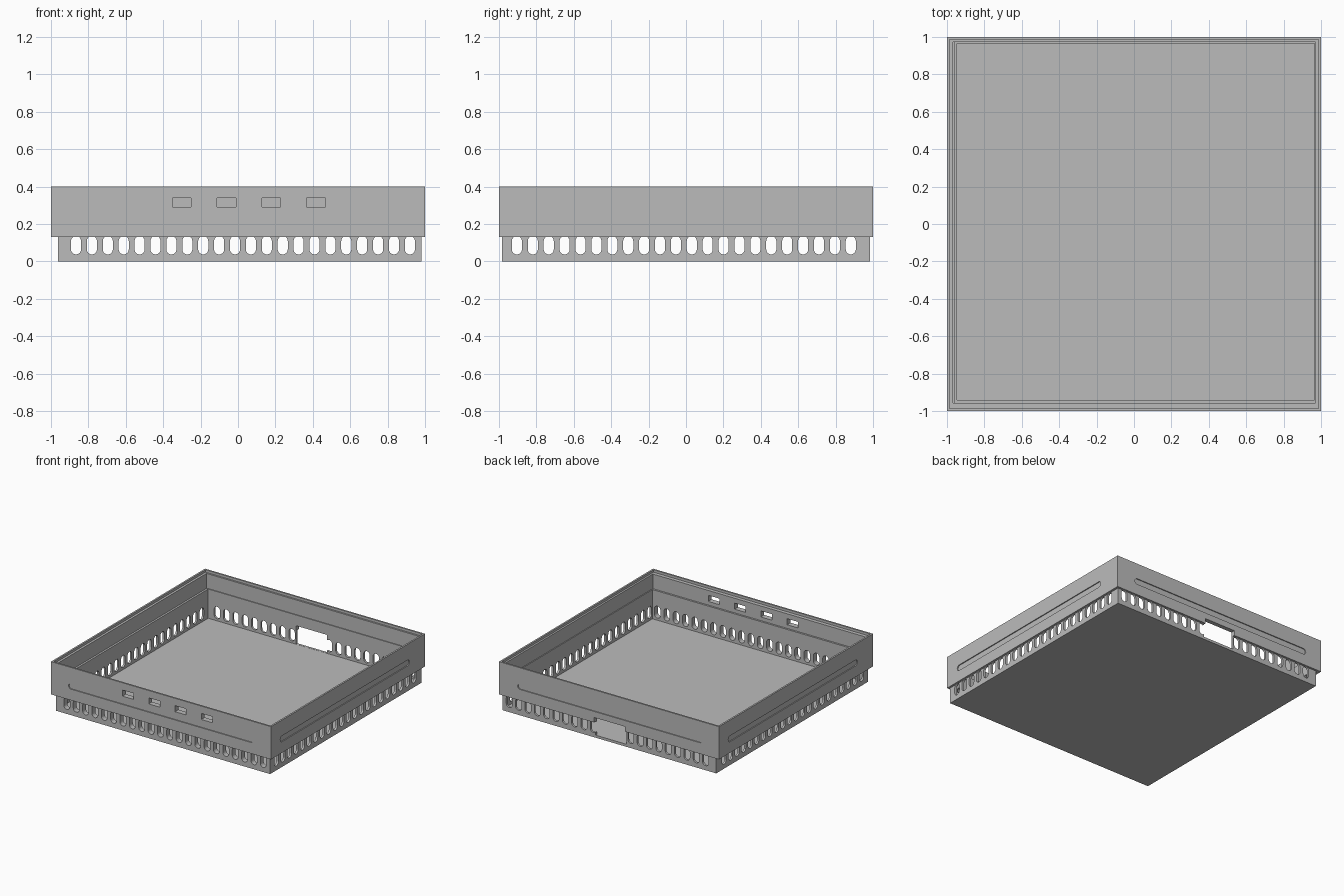
import bpy, bmesh, math
from mathutils import Vector

if "Cube" in bpy.data.objects:
    bpy.data.objects.remove(bpy.data.objects["Cube"])

grey = bpy.data.materials.new("plain grey")
grey.use_nodes = True
colour = (0.5, 0.5, 0.5, 1)
grey.diffuse_color = colour
grey.node_tree.nodes["Principled BSDF"].inputs["Base Color"].default_value = colour


def add_box(bm, x, y, z):
    """Box from (low, high) ranges."""
    verts = bmesh.ops.create_cube(bm, size=1)["verts"]
    for v in verts:
        v.co = Vector([(r[0] + r[1]) / 2 + c * (r[1] - r[0])
                       for r, c in zip((x, y, z), v.co)])


def add_pill(bm, axis, u, z, depth, steps=8):
    """Rounded slot of ranges u and z, extruded along the given axis."""
    w, h = u[1] - u[0], z[1] - z[0]
    r = min(w, h) / 2
    upright = h > w
    points = []
    for end in (0, 1):
        for i in range(steps + 1):
            a = math.pi * (i / steps + end)
            if upright:
                cz = z[0] + r if end else z[1] - r
                points.append((u[0] + r + r * math.cos(a), cz + r * math.sin(a)))
            else:
                cu = u[1] - r if end else u[0] + r
                points.append((cu - r * math.sin(a), z[0] + r + r * math.cos(a)))
    place = (lambda p, d: (p[0], d, p[1])) if axis == "y" else (lambda p, d: (d, p[0], p[1]))
    ends = [[bm.verts.new(place(p, d)) for p in points] for d in depth]
    bm.faces.new(ends[0])
    bm.faces.new(ends[1][::-1])
    n = len(points)
    for i in range(n):
        j = (i + 1) % n
        bm.faces.new((ends[0][j], ends[0][i], ends[1][i], ends[1][j]))


def make(name, build):
    bm = bmesh.new()
    build(bm)
    bmesh.ops.recalc_face_normals(bm, faces=bm.faces)
    mesh = bpy.data.meshes.new(name)
    bm.to_mesh(mesh)
    bm.free()
    mesh.materials.append(grey)
    obj = bpy.data.objects.new(name, mesh)
    bpy.context.collection.objects.link(obj)
    return obj


def carve(obj, builders):
    """Subtract each cutter in turn, then bake the result."""
    cutters = []
    for build in builders:
        cutter = make("cutter", build)
        cutter.hide_render = True
        mod = obj.modifiers.new("cut", "BOOLEAN")
        mod.operation, mod.solver, mod.object = "DIFFERENCE", "EXACT", cutter
        cutters.append(cutter)
    bpy.context.view_layer.update()
    graph = bpy.context.evaluated_depsgraph_get()
    mesh = bpy.data.meshes.new_from_object(obj.evaluated_get(graph))
    obj.modifiers.clear()
    obj.data = mesh
    for cutter in cutters:
        bpy.data.objects.remove(cutter)


tray_x, tray_y = (-0.963, 0.982), (-0.985, 0.983)
ledge, top = 0.26, 0.4


def box(x, y, z):
    return lambda bm: add_box(bm, x, y, z)


def vents(axis, first):
    def build(bm):
        for i in range(22):
            c = first + i * 0.085
            add_pill(bm, axis, (c - 0.027, c + 0.027), (0.037, 0.136), (-1.2, 1.2))
    return build


def port_holes(bm):
    for i in range(4):
        x = -0.35 + i * 0.239
        add_box(bm, (x, x + 0.1), (-1.1, -0.9), (0.29, 0.34))


def grooves(bm):
    d = 0.992
    z = (0.222, 0.27)
    add_pill(bm, "y", (-0.84, 0.84), z, (-1.1, -d))
    add_pill(bm, "y", (-0.85, 0.83), z, (d, 1.1))
    add_pill(bm, "x", (-0.88, 0.8), z, (d, 1.1))
    add_pill(bm, "x", (-0.8, 0.88), z, (-1.1, -d))


back_opening = box((-0.147, 0.135), (0.9, 1.1), (0.021, 0.172))

# Lower tray: floor and vented walls
tray = make("lower_tray", box(tray_x, tray_y, (0, ledge)))
carve(tray, [box((-0.947, 0.964), (-0.941, 0.965), (0.02, 0.6)),
             vents("y", -0.866), vents("x", -0.904), back_opening])

# Upper rim: overhanging band with stepped lip, grooves and port holes
rim = make("upper_rim", box((-1, 1), (-1, 1), (0.131, top)))
carve(rim, [box(tray_x, tray_y, (0, ledge)),
            box((-0.967, 0.971), (-0.956, 0.972), (ledge - 0.01, 0.6)),
            box((-0.986, 0.986), (-0.986, 0.986), (top - 0.02, 0.6)),
            grooves, port_holes, back_opening])
